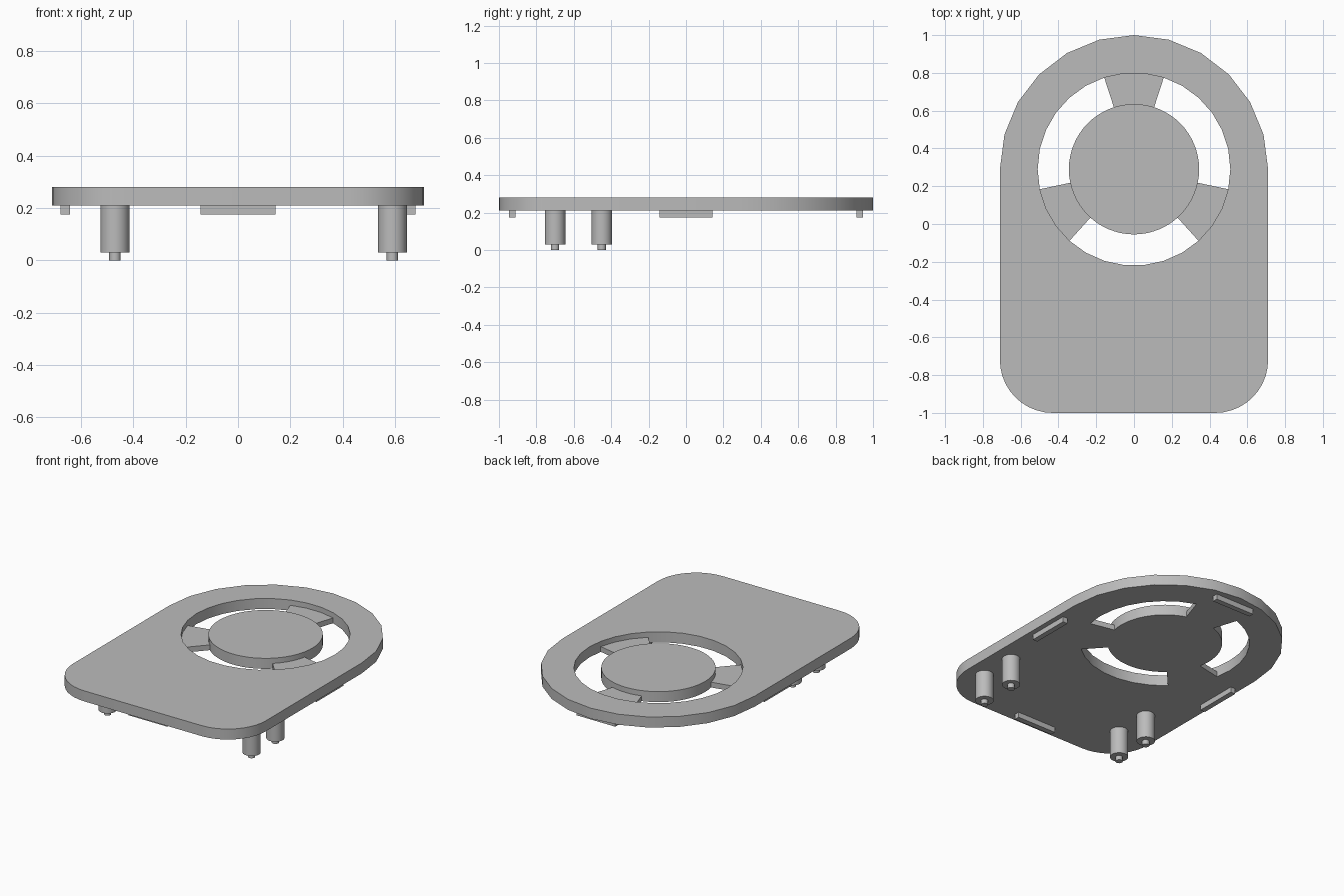
import bpy, bmesh
from math import cos, sin, radians

if "Cube" in bpy.data.objects:
    bpy.data.objects.remove(bpy.data.objects["Cube"])

GREY = (0.5, 0.5, 0.5, 1)
grey = bpy.data.materials.new("plain grey")
grey.diffuse_color = GREY
grey.use_nodes = True
grey.node_tree.nodes["Principled BSDF"].inputs["Base Color"].default_value = GREY

BOTTOM, TOP = 0.21, 0.28
RING_Y = 0.29


def arc(cx, cy, r, start, end, steps):
    angles = [radians(start + (end - start) * i / steps) for i in range(steps + 1)]
    return [(cx + r * cos(a), cy + r * sin(a)) for a in angles]


def slab(name, loops, z0, z1):
    """Extrude an outline, with optional holes, from z0 to z1."""
    bm = bmesh.new()
    for loop in loops:
        verts = [bm.verts.new((x, y, z0)) for x, y in loop]
        for a, b in zip(verts, verts[1:] + verts[:1]):
            bm.edges.new((a, b))
    if len(loops) == 1:
        bm.faces.new(bm.verts[:])
    else:
        bmesh.ops.triangle_fill(bm, use_beauty=True, edges=bm.edges[:])
    lid = bmesh.ops.extrude_face_region(bm, geom=bm.faces[:], use_keep_orig=True)
    moved = [g for g in lid["geom"] if isinstance(g, bmesh.types.BMVert)]
    bmesh.ops.translate(bm, verts=moved, vec=(0, 0, z1 - z0))
    bmesh.ops.recalc_face_normals(bm, faces=bm.faces[:])
    mesh = bpy.data.meshes.new(name)
    bm.to_mesh(mesh)
    bm.free()
    mesh.materials.append(grey)
    obj = bpy.data.objects.new(name, mesh)
    bpy.context.collection.objects.link(obj)
    bpy.ops.object.select_all(action="DESELECT")
    obj.select_set(True)
    bpy.context.view_layer.objects.active = obj
    bpy.ops.object.shade_smooth_by_angle(angle=radians(30))
    return obj


def cylinder(name, x, y, r, z0, z1, sides):
    return slab(name, [arc(x, y, r, 0, 360, sides)[:-1]], z0, z1)


def block(name, x, y, w, d, z0, z1):
    corners = [(x + sx * w / 2, y + sy * d / 2)
               for sx, sy in ((-1, -1), (1, -1), (1, 1), (-1, 1))]
    return slab(name, [corners], z0, z1)


# Plate: round back end, rounded front corners, round opening
outline = (arc(0, RING_Y, 0.71, 0, 180, 24 // 2)
           + arc(-0.43, -0.72, 0.28, 180, 270, 10)
           + arc(0.43, -0.72, 0.28, 270, 360, 10))
opening = arc(0, RING_Y, 0.51, 0, 360, 30)[:-1]
slab("plate", [outline, opening], BOTTOM, TOP)

# Central disc held by three thinner spokes
cylinder("centre_disc", 0, RING_Y, 0.345, BOTTOM, TOP, 64)
for i, mid in enumerate((90, 210, 330)):
    wedge = (arc(0, RING_Y, 0.51, mid - 18, mid + 18, 3)
             + arc(0, RING_Y, 0.34, mid + 18, mid - 18, 6))
    slab(f"spoke_{i + 1}", [wedge], BOTTOM, 0.245)

# Posts with small pins underneath
for side, x in (("right", -0.47), ("left", 0.59)):
    for place, y in (("front", -0.7), ("rear", -0.45)):
        cylinder(f"{place}_{side}_post", x, y, 0.055, 0.03, BOTTOM, 32)
        cylinder(f"{place}_{side}_pin", x, y, 0.022, 0, 0.03, 16)

# Locating tabs under the four edges
for sign, end, side in ((-1, "front", "right"), (1, "back", "left")):
    block(f"{end}_tab", 0, sign * 0.93, 0.285, 0.035, 0.175, BOTTOM)
    block(f"{side}_tab", sign * 0.66, 0, 0.035, 0.285, 0.175, BOTTOM)
